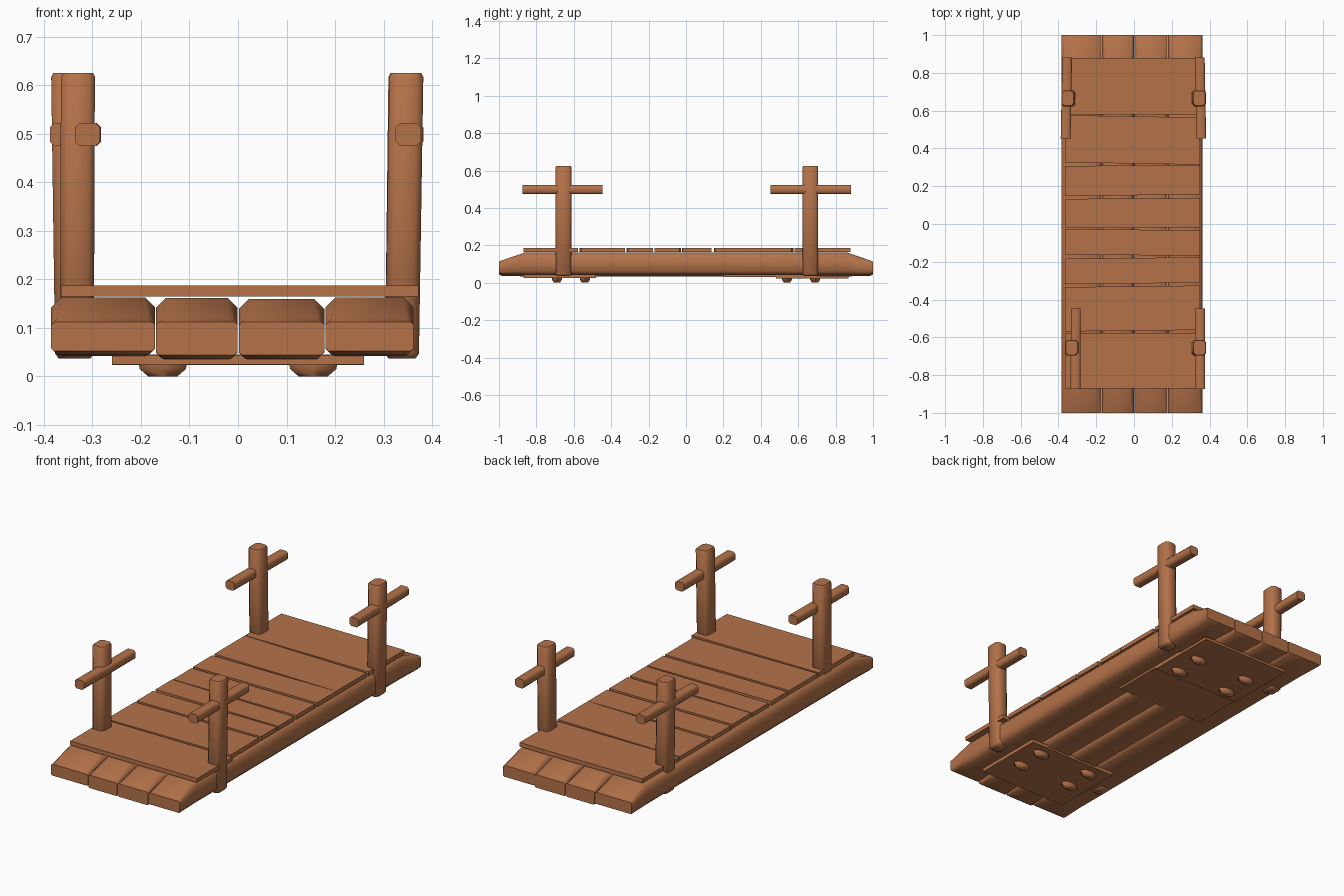
import bpy, bmesh, math
from mathutils import Vector

if "Cube" in bpy.data.objects:
    bpy.data.objects.remove(bpy.data.objects["Cube"])

wood = bpy.data.materials.new("warm brown wood")
wood.diffuse_color = (0.46, 0.17, 0.068, 1)
wood.use_nodes = True
wood.node_tree.nodes["Principled BSDF"].inputs["Base Color"].default_value = wood.diffuse_color


def finish(name, bm, smooth=True):
    bmesh.ops.recalc_face_normals(bm, faces=bm.faces)
    me = bpy.data.meshes.new(name)
    bm.to_mesh(me)
    bm.free()
    ob = bpy.data.objects.new(name, me)
    bpy.context.collection.objects.link(ob)
    me.materials.append(wood)
    if smooth:
        bpy.context.view_layer.objects.active = ob
        ob.select_set(True)
        bpy.ops.object.shade_smooth_by_angle(angle=math.radians(50))
        ob.select_set(False)
    return ob


def loft(name, rings, smooth=True):
    """Skin a list of closed rings and cap both ends."""
    bm = bmesh.new()
    vs = [[bm.verts.new(p) for p in r] for r in rings]
    n = len(vs[0])
    for a, b in zip(vs, vs[1:]):
        for i in range(n):
            bm.faces.new((a[i], a[(i + 1) % n], b[(i + 1) % n], b[i]))
    bm.faces.new(vs[0])
    bm.faces.new(vs[-1])
    return finish(name, bm, smooth)


def chamfered(x0, x1, y0, y1, c):
    """Rectangle outline with cut corners."""
    return [(x0 + c, y0), (x1 - c, y0), (x1, y0 + c), (x1, y1 - c),
            (x1 - c, y1), (x0 + c, y1), (x0, y1 - c), (x0, y0 + c)]


# Lengthwise beams with tapered ends
def beam(name, x0, x1, zb, zt):
    rings = []
    for y, b, t, c in ((-1, zb + .01, .115, .006), (-.985, zb + .003, .122, .012),
                       (-.86, zb, zt, .02), (.86, zb, zt, .02),
                       (.985, zb + .003, .122, .012), (1, zb + .01, .115, .006)):
        rings.append([(x, y, z) for x, z in chamfered(x0, x1, b, t, c)])
    loft(name, rings)


beam("beam_outer_left", -.385, -.171, .045, .165)
beam("beam_inner_left", -.169, -.001, .037, .164)
beam("beam_inner_right", .002, .178, .037, .162)
beam("beam_outer_right", .180, .362, .045, .165)

# Deck planks: front y, back y, left x, right x, skew
planks = [(-.87, -.578, -.365, .372, .0), (-.565, -.33, -.365, .35, .004),
          (-.315, -.18, -.365, .35, .004), (-.165, -.03, -.365, .35, -.004),
          (-.02, .135, -.362, .35, .002), (.152, .31, -.365, .35, .003),
          (.32, .57, -.365, .35, -.006), (.58, .88, -.365, .35, .0)]
for i, (ya, yb, xa, xb, s) in enumerate(planks):
    loft("deck_plank_%d" % (i + 1),
         [[(xa, ya - s, z), (xb, ya + s, z), (xb, yb + s, z), (xa, yb - s, z)]
          for z in (.168, .19)], False)

# Posts: bottom x, top x, centre y
posts = {"front_left": (-.332, -.33, -.655), "front_right": (.338, .347, -.655),
         "back_left": (-.342, -.35, .665), "back_right": (.338, .345, .665)}
for key, (xb, xt, y) in posts.items():
    rings = []
    for x, z, w in ((xb, .04, .028), (xb, .05, .035), (xt, .62, .035), (xt, .628, .031)):
        rings.append([(a, b, z) for a, b in
                      chamfered(x - w, x + w, y - w - .007, y + w + .007, .013)])
    loft("post_" + key, rings)

# Rail stubs: x at front end, x at back end, y range
rails = {"front_left": (-.310, -.308, -.873, -.447), "front_right": (.351, .351, -.873, -.447),
         "back_left": (-.362, -.354, .452, .882), "back_right": (.356, .348, .452, .882)}
for key, (xa, xb, ya, yb) in rails.items():
    rings = [[(a, y, z) for a, z in chamfered(x - .026, x + .026, .478, .525, .009)]
             for x, y in ((xa, ya), (xb, yb))]
    loft("rail_" + key, rings)


# Plates under the beams
def plate(name, ya, yb, za, zb):
    loft(name, [[(-.26, ya, z), (.26, ya, z), (.26, yb, z), (-.26, yb, z)]
                for z in (za, zb)], False)


plate("front_under_plate", -.87, -.48, .027, .046)
plate("back_under_plate", .48, .87, .026, .04)
plate("back_inner_plate", .2, .66, .034, .048)

# Bolt heads under the plates
for sy in (-1, 1):
    for sx in (-1, 1):
        for y in (.54, .69):
            rings = []
            for z, k in ((.03, 1), (.018, .95), (.003, .6)):
                rings.append([(sx * .155 + .05 * k * math.cos(a), sy * y + .027 * k * math.sin(a), z)
                              for a in (i * math.tau / 8 for i in range(8))])
            loft("bolt_head", rings)

# Rest exactly on the ground
bpy.context.view_layer.update()
low = min((o.matrix_world @ Vector(c)).z for o in bpy.context.collection.objects for c in o.bound_box)
for o in bpy.context.collection.objects:
    o.location.z -= low
